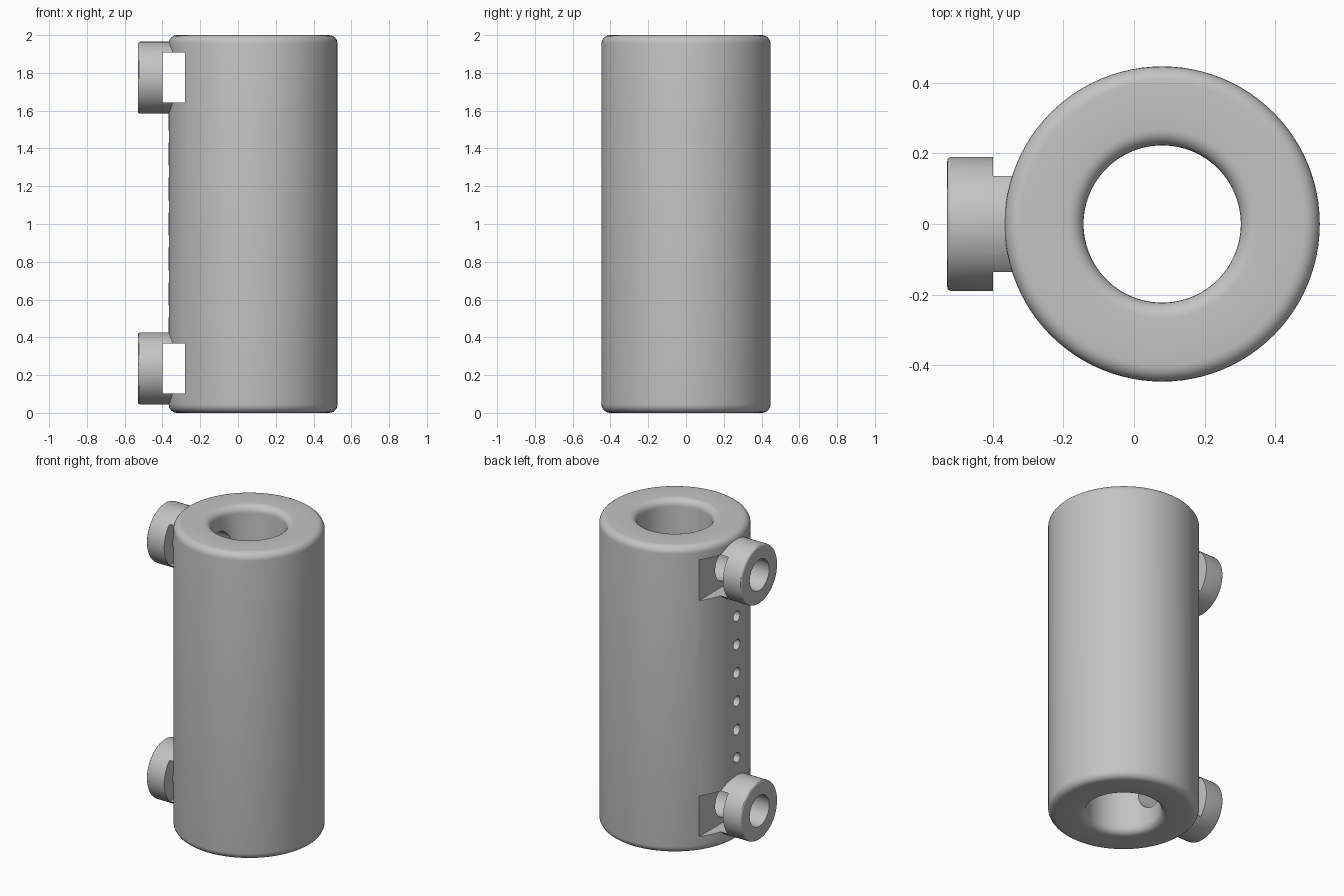
import bpy
import bmesh
import math
from mathutils import Matrix

if "Cube" in bpy.data.objects:
    bpy.data.objects.remove(bpy.data.objects["Cube"])

AXIS_X = 0.08               # tube axis
OUTER, INNER, FILLET = 0.447, 0.223, 0.045
PORT_HEIGHTS = (0.235, 1.775)

grey = bpy.data.materials.new("Light grey")
grey.use_nodes = True
colour = (0.55, 0.55, 0.55, 1)
grey.diffuse_color = colour
grey.node_tree.nodes["Principled BSDF"].inputs["Base Color"].default_value = colour


def add_object(name, bm):
    bmesh.ops.recalc_face_normals(bm, faces=bm.faces)
    mesh = bpy.data.meshes.new(name)
    bm.to_mesh(mesh)
    bm.free()
    mesh.materials.append(grey)
    obj = bpy.data.objects.new(name, mesh)
    bpy.context.collection.objects.link(obj)
    return obj


def cylinder_x(name, radius, x0, x1, z, segments=64, bevel=0):
    """Cylinder lying along x, with an optional rounded rim at x0."""
    bm = bmesh.new()
    place = Matrix.Translation(((x0 + x1) / 2, 0, z)) @ Matrix.Rotation(math.pi / 2, 4, "Y")
    bmesh.ops.create_cone(bm, cap_ends=True, segments=segments, radius1=radius,
                          radius2=radius, depth=x1 - x0, matrix=place)
    if bevel:
        rim = [e for e in bm.edges if all(abs(v.co.x - x0) < 0.001 for v in e.verts)]
        bmesh.ops.bevel(bm, geom=rim, offset=bevel, segments=3, profile=0.5, affect="EDGES")
    return add_object(name, bm)


def box(name, x0, x1, half_y, z0, z1):
    bm = bmesh.new()
    place = Matrix.Translation(((x0 + x1) / 2, 0, (z0 + z1) / 2))
    place = place @ Matrix.Diagonal((x1 - x0, 2 * half_y, z1 - z0, 1))
    bmesh.ops.create_cube(bm, size=1, matrix=place)
    return add_object(name, bm)


def combine(target, tool, operation):
    """Apply a boolean and discard the tool."""
    mod = target.modifiers.new(tool.name, "BOOLEAN")
    mod.operation, mod.object, mod.solver = operation, tool, "EXACT"
    bpy.context.view_layer.objects.active = target
    bpy.ops.object.modifier_apply(modifier=mod.name)
    bpy.data.objects.remove(tool)


# Tube: rounded wall section swept round the axis
def tube(segments=96, steps=6):
    corners = [(OUTER - FILLET, FILLET, -90), (OUTER - FILLET, 2 - FILLET, 0),
               (INNER + FILLET, 2 - FILLET, 90), (INNER + FILLET, FILLET, 180)]
    section = []
    for r, z, start in corners:
        for i in range(steps + 1):
            a = math.radians(start + 90 * i / steps)
            section.append((r + FILLET * math.cos(a), z + FILLET * math.sin(a)))
    bm = bmesh.new()
    rings = []
    for s in range(segments):
        a = math.tau * s / segments
        rings.append([bm.verts.new((AXIS_X + r * math.cos(a), r * math.sin(a), z))
                      for r, z in section])
    n = len(section)
    for s in range(segments):
        a, b = rings[s], rings[(s + 1) % segments]
        for i in range(n):
            j = (i + 1) % n
            bm.faces.new((a[i], b[i], b[j], a[j]))
    return add_object("ported_tube", bm)


body = tube()

# Ports: collar merged into the wall, cross slot behind it, bore through to the inside
for z in PORT_HEIGHTS:
    combine(body, cylinder_x("port_collar", 0.19, -0.53, -0.25, z, bevel=0.012), "UNION")
for z in PORT_HEIGHTS:
    combine(body, box("port_slot", -0.40, -0.28, 0.5, z - 0.133, z + 0.133), "DIFFERENCE")
    combine(body, cylinder_x("port_bore", 0.1, -0.6, AXIS_X, z, 48), "DIFFERENCE")

# Row of small holes between the ports
for i in range(6):
    z = 1.0 + (i - 2.5) * 0.185
    combine(body, cylinder_x("small_hole", 0.034, -0.5, AXIS_X, z, 24), "DIFFERENCE")

bpy.ops.object.select_all(action="DESELECT")
body.select_set(True)
bpy.context.view_layer.objects.active = body
bpy.ops.object.shade_smooth_by_angle(angle=math.radians(30))
